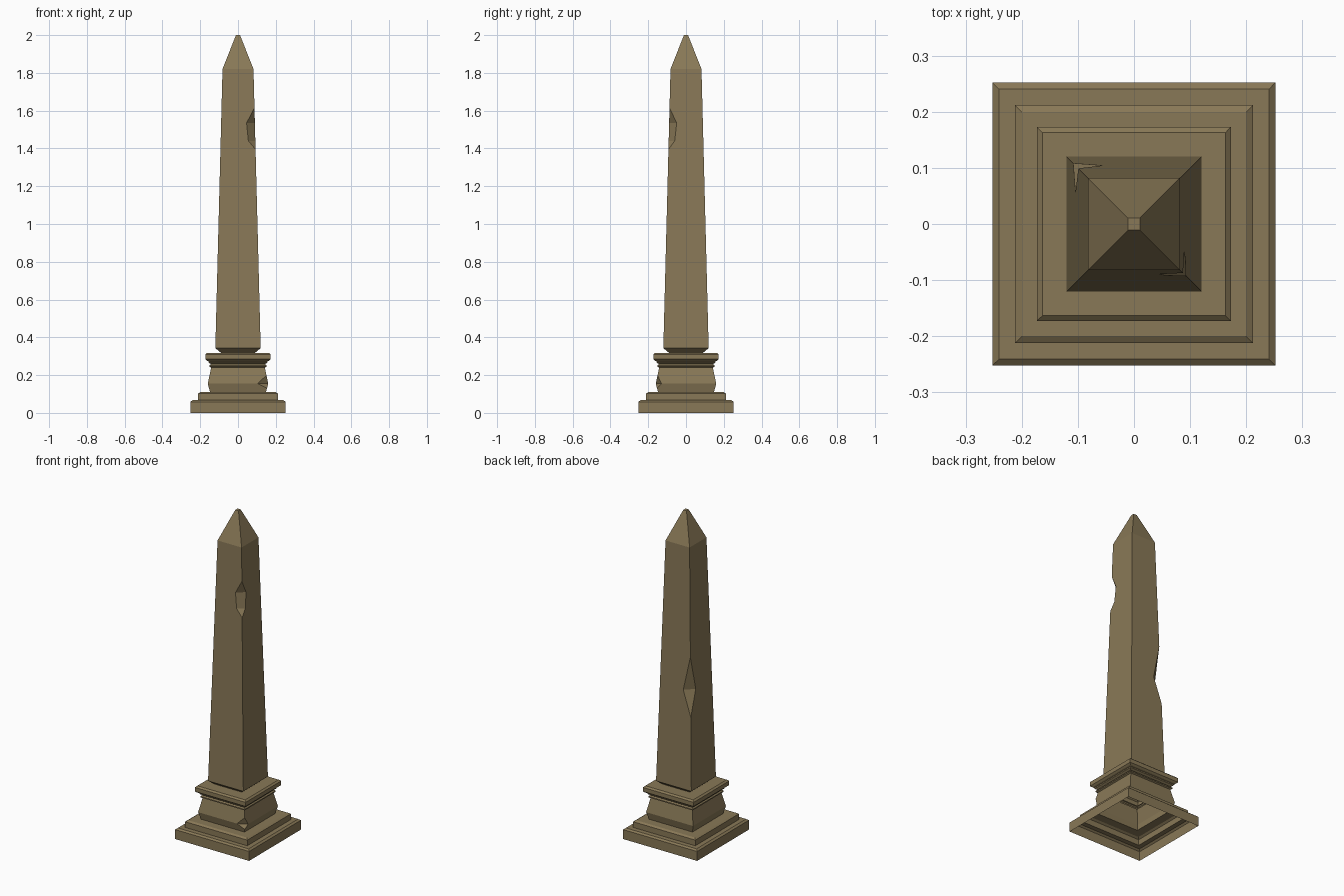
import bpy, bmesh

if "Cube" in bpy.data.objects:
    bpy.data.objects.remove(bpy.data.objects["Cube"])

stone = bpy.data.materials.new("sandstone")
stone.diffuse_color = (0.25, 0.19, 0.095, 1)
stone.use_nodes = True
stone.node_tree.nodes["Principled BSDF"].inputs["Base Color"].default_value = stone.diffuse_color
SIGNS = [(1, -1), (1, 1), (-1, 1), (-1, -1)]


def square_stack(name, profile, chips, cap=False):
    """Square rings (half width, z) joined by flat sides.
    chips: corner index -> [(z, cut on previous side, cut on next side)]"""
    bm = bmesh.new()
    cache = {}

    def vert(p):
        key = tuple(round(c, 5) for c in p)
        if key not in cache:
            cache[key] = bm.verts.new(key)
        return cache[key]

    def face(points):
        verts = list(dict.fromkeys(vert(p) for p in points))
        if len(verts) > 2:
            bm.faces.new(verts)

    def chains(k, h0, z0, h1, z1):
        rows = {z0: (0, 0), z1: (0, 0)}
        rows.update({z: (a, b) for z, a, b in chips.get(k, []) if z0 <= z <= z1})
        left, right = [], []
        for z in sorted(rows):
            h = h0 + (h1 - h0) * (z - z0) / (z1 - z0)
            for out, cut, other in ((left, rows[z][0], SIGNS[k - 1]),
                                    (right, rows[z][1], SIGNS[(k + 1) % 4])):
                out.append([h * s + cut * (o - s) / 2
                            for s, o in zip(SIGNS[k], other)] + [z])
        return left, right

    for (h0, z0), (h1, z1) in zip(profile, profile[1:]):
        if z0 == z1:
            ch = [([[h0 * x, h0 * y, z0], [h1 * x, h1 * y, z1]],) * 2 for x, y in SIGNS]
        else:
            ch = [chains(k, h0, z0, h1, z1) for k in range(4)]
        for k in range(4):
            start, end = ch[k][1], ch[(k + 1) % 4][0]
            face([start[0]] + end + start[:0:-1])
            a, b = ch[k]
            for i in range(len(a) - 1):
                face([a[i], b[i], b[i + 1], a[i + 1]])
    if cap:
        h, z = profile[-1]
        face([(h * x, h * y, z) for x, y in SIGNS])
    mesh = bpy.data.meshes.new(name)
    bm.to_mesh(mesh)
    bm.free()
    mesh.materials.append(stone)
    ob = bpy.data.objects.new(name, mesh)
    bpy.context.collection.objects.link(ob)


# stepped pedestal, hollow underneath, with one broken corner
square_stack("pedestal", [
    (0.252, 0), (0.252, 0.058), (0.241, 0.067), (0.212, 0.067),
    (0.212, 0.102), (0.2, 0.11), (0.148, 0.11),
    (0.16, 0.155), (0.142, 0.24), (0.151, 0.245), (0.151, 0.252),
    (0.143, 0.258), (0.155, 0.266), (0.155, 0.273), (0.163, 0.276),
    (0.173, 0.284), (0.173, 0.309), (0.163, 0.318), (0.09, 0.318),
], {0: [(0.13, 0, 0), (0.155, 0.055, 0.03), (0.2, 0, 0)]})

# tapering shaft and pointed tip, with two chipped edges
square_stack("shaft", [
    (0.09, 0.318), (0.12, 0.343), (0.082, 1.82), (0.011, 2.0),
], {0: [(1.395, 0, 0), (1.44, 0.037, 0.032), (1.535, 0.044, 0.04), (1.615, 0, 0)],
    2: [(0.79, 0, 0), (0.945, 0.05, 0.05), (1.155, 0, 0)]}, cap=True)
